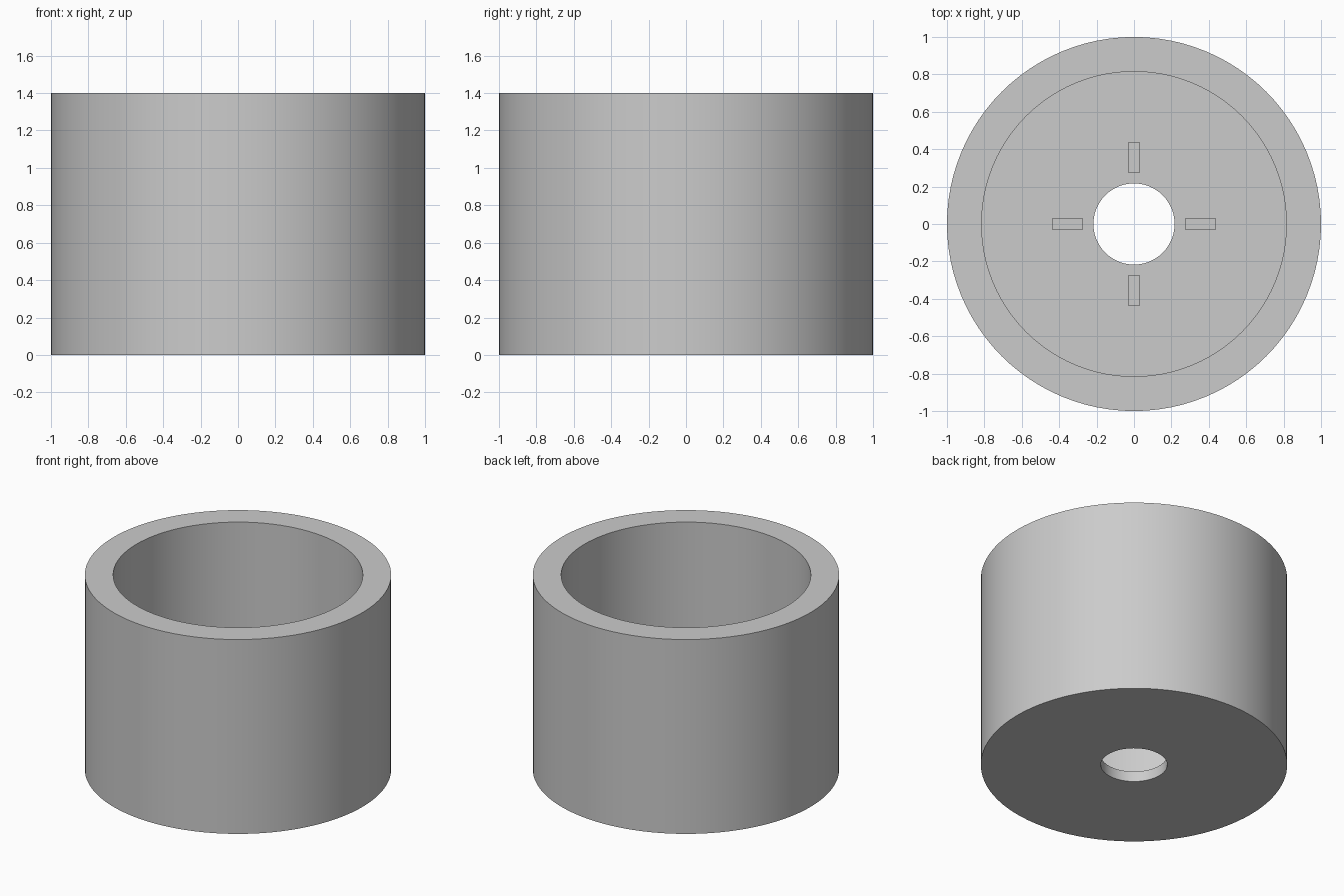
import bpy
import bmesh
import math
from mathutils import Matrix, Vector

default = bpy.data.objects.get("Cube")
if default:
    bpy.data.objects.remove(default, do_unlink=True)

SIDES = 96
FLOOR = 0.075      # thickness of the cup floor
SLOT_DEPTH = 0.04  # depth of the slots sunk into the floor

grey = bpy.data.materials.new("plain grey")
grey.use_nodes = True
colour = (0.6, 0.6, 0.6, 1)
grey.diffuse_color = colour
grey.node_tree.nodes["Principled BSDF"].inputs["Base Color"].default_value = colour


def add_object(name, bm):
    bmesh.ops.recalc_face_normals(bm, faces=bm.faces)
    mesh = bpy.data.meshes.new(name)
    bm.to_mesh(mesh)
    bm.free()
    mesh.materials.append(grey)
    obj = bpy.data.objects.new(name, mesh)
    bpy.context.collection.objects.link(obj)
    return obj


# Cup: closed wall-and-floor profile turned around the z axis
profile = [(0.217, 0), (1, 0), (1, 1.4), (0.815, 1.4), (0.815, FLOOR), (0.217, FLOOR)]
bm = bmesh.new()
verts = [bm.verts.new((r, 0, z)) for r, z in profile]
edges = [bm.edges.new((v, verts[i - 1])) for i, v in enumerate(verts)]
bmesh.ops.spin(bm, geom=verts + edges, cent=(0, 0, 0), axis=(0, 0, 1),
               angle=math.tau, steps=SIDES, use_merge=True)
bmesh.ops.remove_doubles(bm, verts=bm.verts, dist=0.0001)
cup = add_object("cup", bm)

# Four slots around the central hole
bm = bmesh.new()
for i in range(4):
    turn = Matrix.Rotation(i * math.pi / 2, 4, "Z")
    place = Matrix.Translation(Vector((0.355, 0, FLOOR)))
    size = Matrix.Diagonal((0.16, 0.06, 2 * SLOT_DEPTH, 1))
    bmesh.ops.create_cube(bm, size=1, matrix=turn @ place @ size)
slots = add_object("slot_cutter", bm)
slots.hide_render = True
slots.hide_viewport = True
slots.display_type = "WIRE"

cut = cup.modifiers.new("floor slots", "BOOLEAN")
cut.operation = "DIFFERENCE"
cut.solver = "EXACT"
cut.object = slots

# Smooth round walls with sharp rims
bpy.ops.object.select_all(action="DESELECT")
cup.select_set(True)
bpy.context.view_layer.objects.active = cup
bpy.ops.object.shade_smooth_by_angle(angle=math.radians(30))
